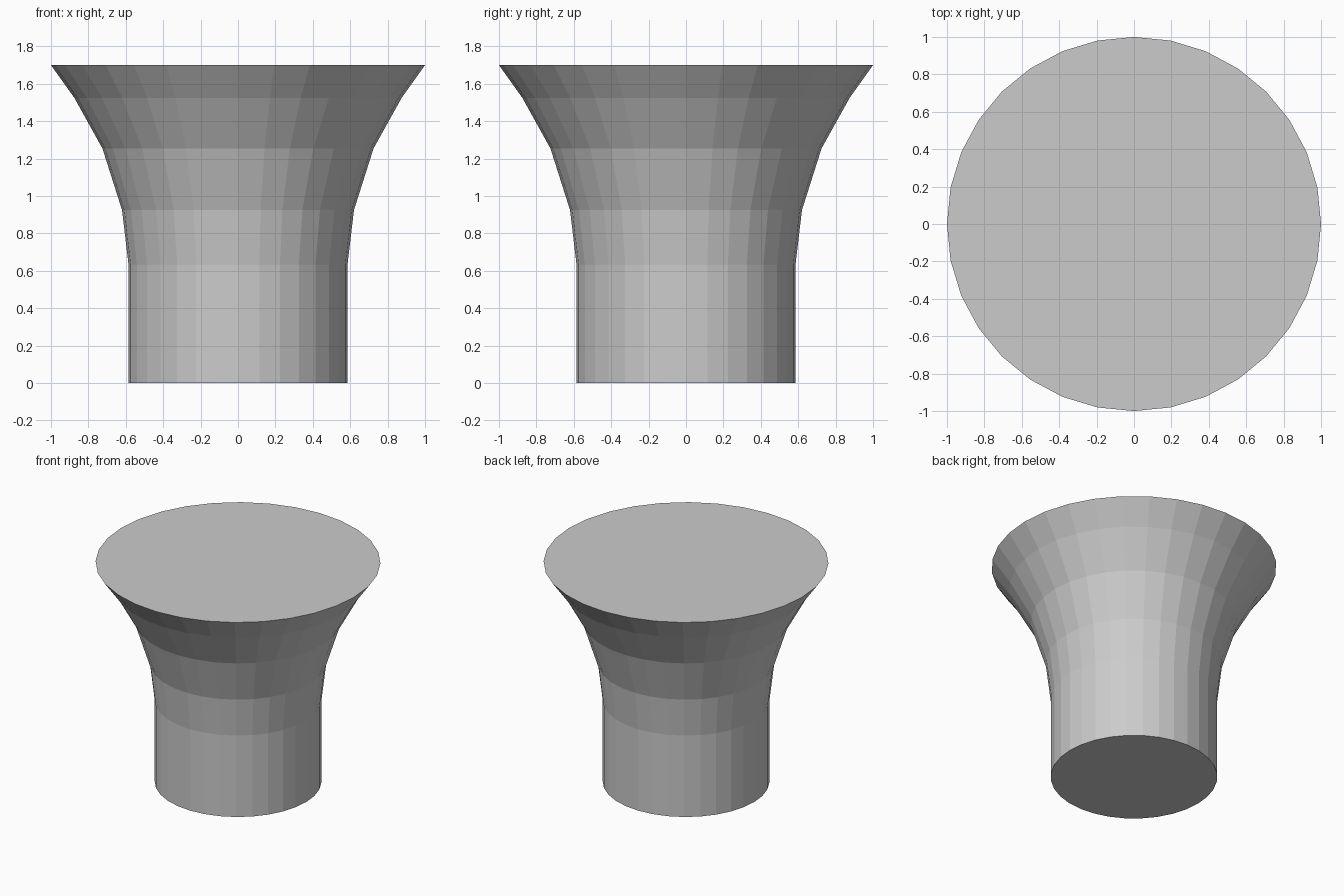
import bpy, bmesh
from math import cos, sin, tau

if "Cube" in bpy.data.objects:
    bpy.data.objects.remove(bpy.data.objects["Cube"])

SIDES = 32
# (radius, height) from the foot up to the flared rim
PROFILE = [(0.585, 0.0), (0.585, 0.63), (0.62, 0.925),
           (0.725, 1.255), (0.875, 1.525), (1.0, 1.70)]


def lathe(name, profile, sides):
    """Closed flat-shaded solid turned around the z axis."""
    bm = bmesh.new()
    rings = [[bm.verts.new((r * cos(tau * i / sides), r * sin(tau * i / sides), z))
              for i in range(sides)] for r, z in profile]
    for low, high in zip(rings, rings[1:]):
        for i in range(sides):
            j = (i + 1) % sides
            bm.faces.new((low[i], low[j], high[j], high[i]))
    # Flat bottom and top caps
    bm.faces.new(rings[0][::-1])
    bm.faces.new(rings[-1])
    mesh = bpy.data.meshes.new(name)
    bm.to_mesh(mesh)
    bm.free()
    obj = bpy.data.objects.new(name, mesh)
    bpy.context.collection.objects.link(obj)
    return obj


# Straight stem flaring into a wide flat-topped head
lathe("flared_pedestal", PROFILE, SIDES)
